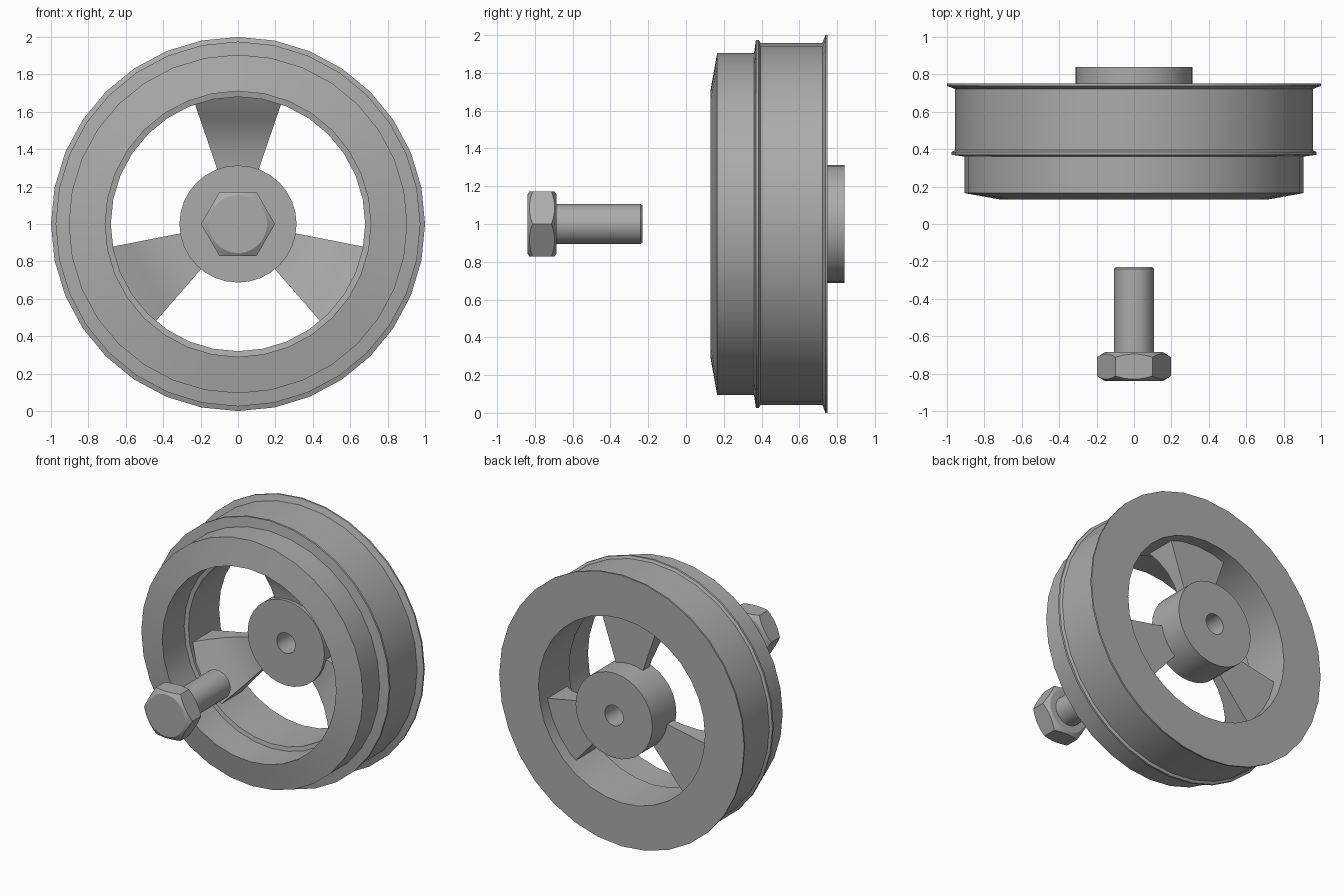
import bpy, bmesh
from math import pi, sin, cos
from mathutils import Matrix, Vector

if "Cube" in bpy.data.objects:
    bpy.data.objects.remove(bpy.data.objects["Cube"])

SIDES = 32
grey = bpy.data.materials.new("dark_grey")
grey.diffuse_color = (0.41, 0.41, 0.41, 1)
grey.use_nodes = True
grey.node_tree.nodes["Principled BSDF"].inputs["Base Color"].default_value = grey.diffuse_color


def smooth(ob, angle=0.5):
    bpy.ops.object.select_all(action='DESELECT')
    ob.select_set(True)
    bpy.context.view_layer.objects.active = ob
    bpy.ops.object.shade_smooth_by_angle(angle=angle)


def finish(name, bm):
    bmesh.ops.recalc_face_normals(bm, faces=bm.faces)
    me = bpy.data.meshes.new(name)
    bm.to_mesh(me)
    bm.free()
    me.materials.append(grey)
    ob = bpy.data.objects.new(name, me)
    bpy.context.collection.objects.link(ob)
    smooth(ob)
    return ob


def lathe(name, profile, closed=True, sides=SIDES, phase=0.0):
    """Revolve (radius, y) points around the wheel axis at z = 1."""
    bm = bmesh.new()
    angles = [phase + 2 * pi * i / sides for i in range(sides)]
    rings = [[bm.verts.new((r * sin(a), y, 1 + r * cos(a))) for a in angles] for r, y in profile]
    n = len(rings)
    for k in range(n if closed else n - 1):
        a, b = rings[k], rings[(k + 1) % n]
        for i in range(sides):
            j = (i + 1) % sides
            bm.faces.new((a[i], a[j], b[j], b[i]))
    if not closed:
        bm.faces.new(rings[0])
        bm.faces.new(rings[-1])
    return finish(name, bm)


# Flanged rim with a stepped bore
lathe("rim", [(0.71, 0.13), (0.905, 0.165), (0.905, 0.36), (0.975, 0.37), (0.975, 0.385),
              (0.957, 0.395), (0.957, 0.722), (1.0, 0.738), (1.0, 0.75),
              (0.68, 0.75), (0.68, 0.392), (0.71, 0.386)])

# Hub with its bolt hole
lathe("hub", [(0.075, 0.56), (0.313, 0.56), (0.313, 0.84), (0.075, 0.84)])

# Three tapered spokes: concave front, flat back, ends sunk into hub and rim
front = [(0.25, 0.59), (0.36, 0.58), (0.46, 0.55), (0.56, 0.495), (0.64, 0.43), (0.70, 0.397)]
for k in range(3):
    bm = bmesh.new()
    turn = Matrix.Rotation(k * 2 * pi / 3, 3, 'Y')
    rows = []
    for r, y in front:
        w = 0.11 + (r - 0.29) * 0.12 / 0.35
        rows.append([bm.verts.new(turn @ Vector((x, d, r)) + Vector((0, 0, 1)))
                     for x, d in ((-w, y), (w, y), (w, 0.66), (-w, 0.66))])
    for a, b in zip(rows, rows[1:]):
        for i in range(4):
            j = (i + 1) % 4
            bm.faces.new((a[i], a[j], b[j], b[i]))
    bm.faces.new(rows[0])
    bm.faces.new(rows[-1])
    finish(f"spoke_{k + 1}", bm)

# Bolt shaft with a bevelled tip
lathe("bolt_shaft", [(0.107, -0.70), (0.107, -0.24), (0.096, -0.23)], closed=False)

# Hex bolt head, corners rounded off by a chamfered disc
head = lathe("bolt_head", [(0.198, -0.9), (0.198, -0.6)], closed=False, sides=6, phase=pi / 6)
disc = lathe("head_chamfer_cutter", [(0.155, -0.84), (0.21, -0.805), (0.21, -0.72), (0.155, -0.685)],
             closed=False, sides=48)
cut = head.modifiers.new("chamfer", 'BOOLEAN')
cut.operation = 'INTERSECT'
cut.solver = 'EXACT'
cut.object = disc
bpy.context.view_layer.objects.active = head
bpy.ops.object.modifier_apply(modifier=cut.name)
bpy.data.objects.remove(disc)
smooth(head, 0.4)
